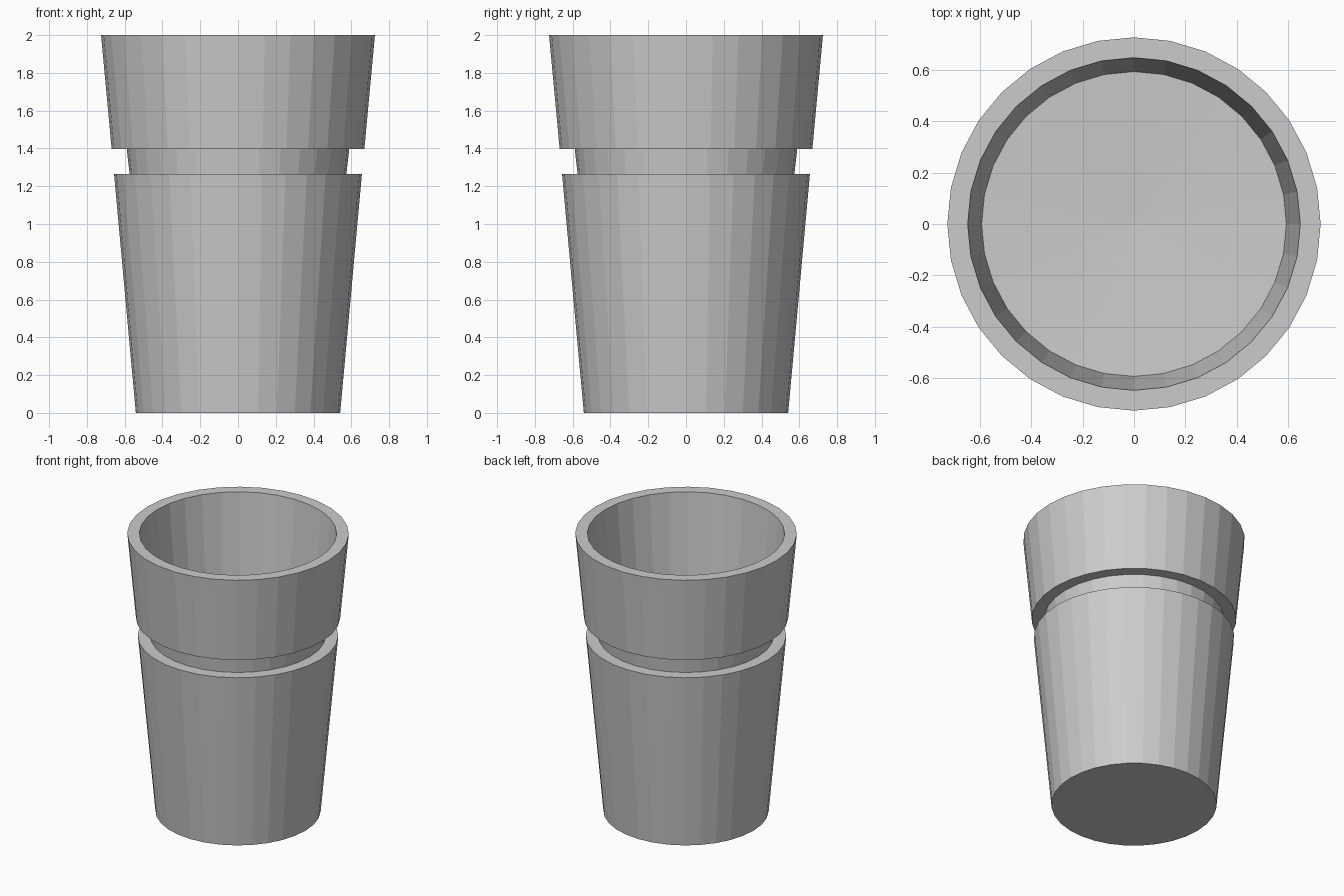
import bpy, bmesh, math

if "Cube" in bpy.data.objects:
    bpy.data.objects.remove(bpy.data.objects["Cube"])

SIDES = 32

def lathe(name, profile):
    """Revolve an (r, z) profile round z with flat faces; r = 0 makes a pole."""
    bm = bmesh.new()
    rings = []
    for r, z in profile:
        if r == 0:
            rings.append([bm.verts.new((0, 0, z))] * SIDES)
        else:
            rings.append([bm.verts.new((r * math.cos(a), r * math.sin(a), z))
                          for a in (2 * math.pi * i / SIDES for i in range(SIDES))])
    for low, high in zip(rings, rings[1:]):
        for i in range(SIDES):
            j = (i + 1) % SIDES
            corners = dict.fromkeys((low[i], low[j], high[j], high[i]))
            bm.faces.new(list(corners))
    bmesh.ops.recalc_face_normals(bm, faces=bm.faces)
    mesh = bpy.data.meshes.new(name)
    bm.to_mesh(mesh)
    bm.free()
    obj = bpy.data.objects.new(name, mesh)
    bpy.context.collection.objects.link(obj)
    return obj

# Tapered cup: body, recessed groove, upper band, rim and slightly dished floor
lathe("cup", [
    (0, 0), (0.541, 0), (0.656, 1.264),
    (0.574, 1.264), (0.589, 1.398),
    (0.669, 1.398), (0.725, 2.0),
    (0.646, 2.0), (0.592, 1.402), (0, 1.375),
])
